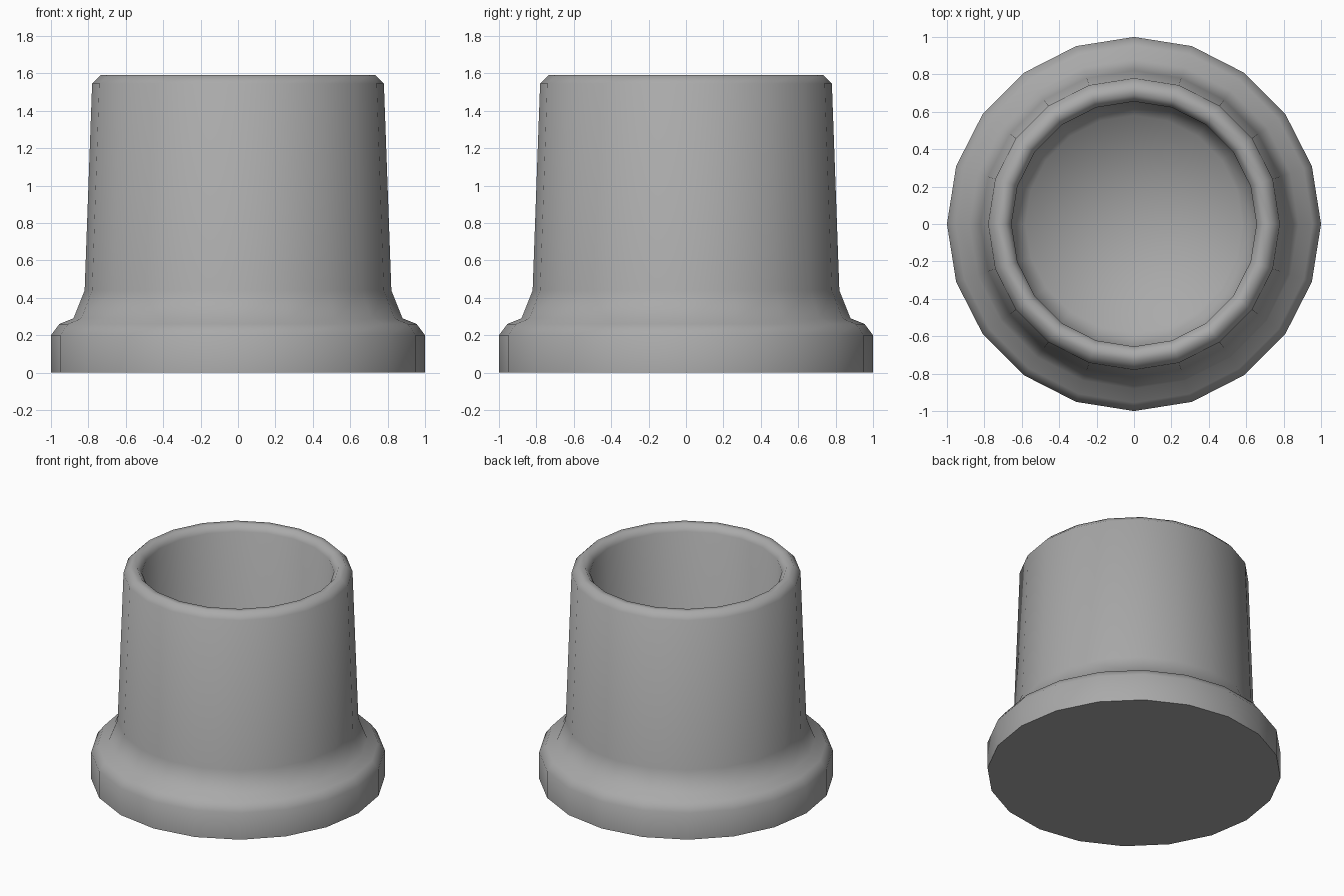
import bpy, bmesh, math

cube = bpy.data.objects.get("Cube")
if cube:
    bpy.data.objects.remove(cube, do_unlink=True)

SIDES = 20

# Single plain material
grey = bpy.data.materials.new("plain grey")
grey.use_nodes = True
colour = (0.40, 0.40, 0.40, 1)
grey.diffuse_color = colour
grey.node_tree.nodes["Principled BSDF"].inputs["Base Color"].default_value = colour


def lathe(name, profile):
    """Spin a (radius, height) profile; radius 0 closes to a centre point."""
    bm = bmesh.new()
    verts = [bm.verts.new((r, 0, z)) for r, z in profile]
    edges = [bm.edges.new(pair) for pair in zip(verts, verts[1:])]
    bmesh.ops.spin(bm, geom=verts + edges, cent=(0, 0, 0), axis=(0, 0, 1),
                   angle=math.tau, steps=SIDES, use_duplicate=False)
    bmesh.ops.remove_doubles(bm, verts=bm.verts, dist=0.0005)
    bmesh.ops.recalc_face_normals(bm, faces=bm.faces)
    mesh = bpy.data.meshes.new(name)
    bm.to_mesh(mesh)
    bm.free()
    mesh.materials.append(grey)
    obj = bpy.data.objects.new(name, mesh)
    bpy.context.collection.objects.link(obj)
    bpy.ops.object.select_all(action='DESELECT')
    obj.select_set(True)
    bpy.context.view_layer.objects.active = obj
    bpy.ops.object.shade_smooth_by_angle(angle=math.radians(75))
    return obj


# Hollow tapered cup: underside, flange, flared neck, wall, rounded lip, bowl
underside = [(0, 0), (1, 0)]
flange = [(1, 0.2), (0.955, 0.26), (0.88, 0.29)]
wall = [(0.82, 0.44), (0.78, 1.545)]
lip = [(0.735, 1.59), (0.69, 1.59), (0.655, 1.545)]
bowl = [(0.66, 0.4), (0.58, 0.27), (0, 0.2)]
lathe("cup_body", underside + flange + wall + lip + bowl)
